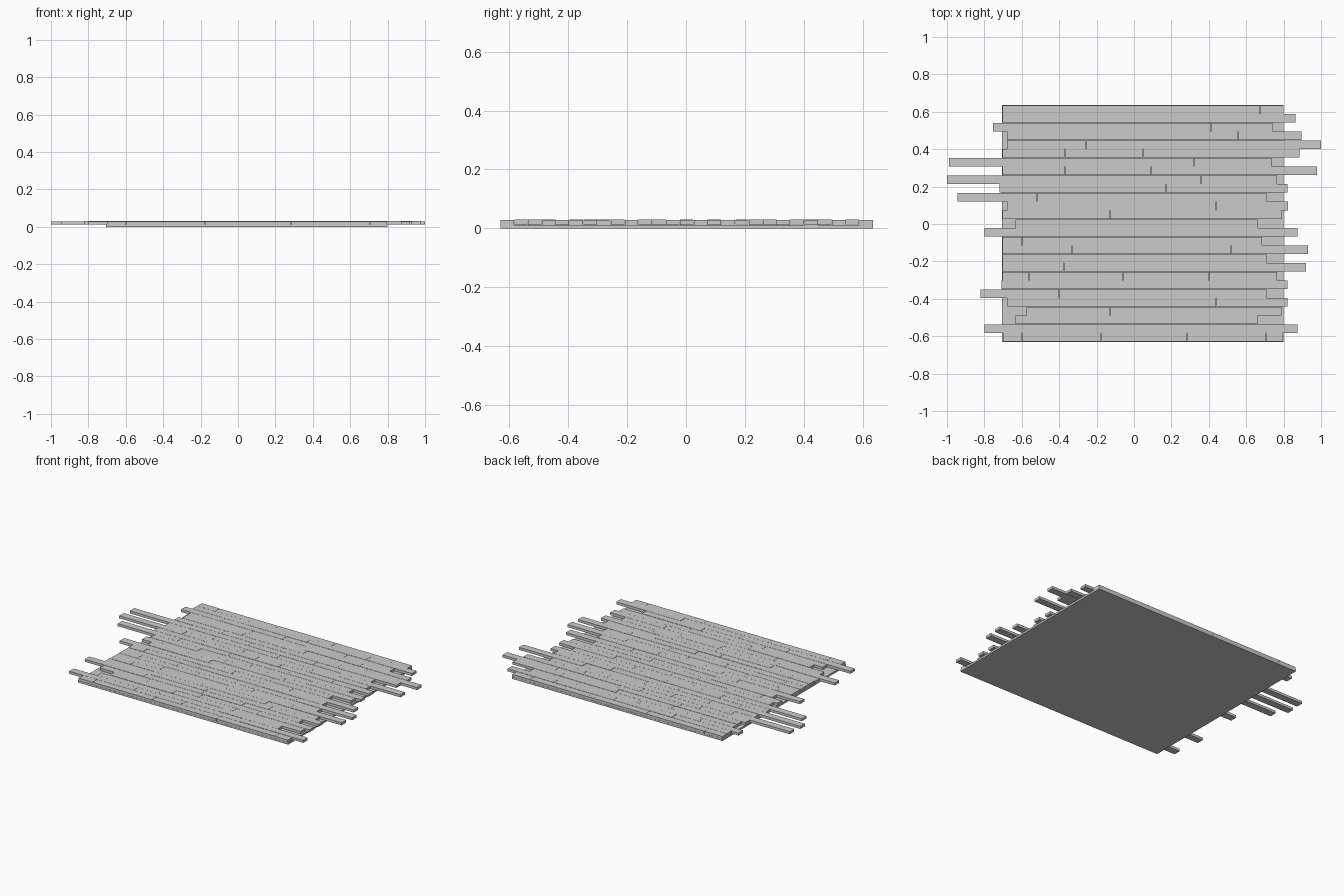
import bpy, bmesh, random
from mathutils import Matrix

random.seed(4)

def add_box(bm, x0, x1, y0, y1, z0, z1):
    m = Matrix.Translation(((x0 + x1) / 2, (y0 + y1) / 2, (z0 + z1) / 2))
    m = m @ Matrix.Diagonal((x1 - x0, y1 - y0, z1 - z0, 1))
    bmesh.ops.create_cube(bm, size=1, matrix=m)

def finish(bm, name):
    mesh = bpy.data.meshes.new(name)
    bm.to_mesh(mesh)
    bm.free()
    bpy.context.collection.objects.link(bpy.data.objects.new(name, mesh))

# Subfloor panel
bm = bmesh.new()
add_box(bm, -0.705, 0.8, -0.63, 0.635, 0, 0.012)
finish(bm, "subfloor")

# Plank ends along x, one row per line, from the back to the front
rows = [
    (-.705, -.575, -.155, .26, .675, .8),
    (-.705, -.31, .11, .535, .865),
    (-.755, -.47, -.03, .41, .74),
    (-.68, -.235, .16, .555, .895),
    (-.68, -.255, .185, .625, 1.0),
    (-.705, -.37, .05, .46, .885),
    (-.99, -.57, -.145, .32, .735),
    (-.705, -.37, .09, .53, .98),
    (-1.0, -.55, -.12, .36, .765),
    (-.72, -.385, .0, .17, .55, .82),
    (-.945, -.52, -.16, .265, .71),
    (-.68, -.345, .03, .44, .825),
    (-.705, -.575, -.13, .3, .79),
    (-.635, -.2, .24, .66),
    (-.8, -.34, 0, .415, .875),
    (-.705, -.6, -.2, .26, .685),
    (-.705, -.33, .085, .52, .93),
    (-.705, -.575, -.16, .24, .71),
    (-.705, -.375, .085, .55, .92),
    (-.705, -.56, -.06, .4, .765),
    (-.71, -.39, .01, .46, .82),
    (-.82, -.4, .01, .3, .71),
    (-.68, -.345, .03, .44, .82),
    (-.575, -.13, .3, .79),
    (-.635, -.2, .24, .66),
    (-.8, -.34, 0, .415, .875),
    (-.7, -.6, -.175, .285, .705, .797),
]

# Staggered floor planks with tiny gaps and height variation
bm = bmesh.new()
top, pitch, gap = 0.635, 1.265 / len(rows), 0.0006
for i, ends in enumerate(rows):
    y1 = top - i * pitch
    for x0, x1 in zip(ends, ends[1:]):
        dz = random.uniform(-0.0005, 0.0008)
        add_box(bm, x0 + gap, x1 - gap, y1 - pitch + gap, y1 - gap,
                0.0125 + dz, 0.029 + dz)
finish(bm, "floor_planks")
